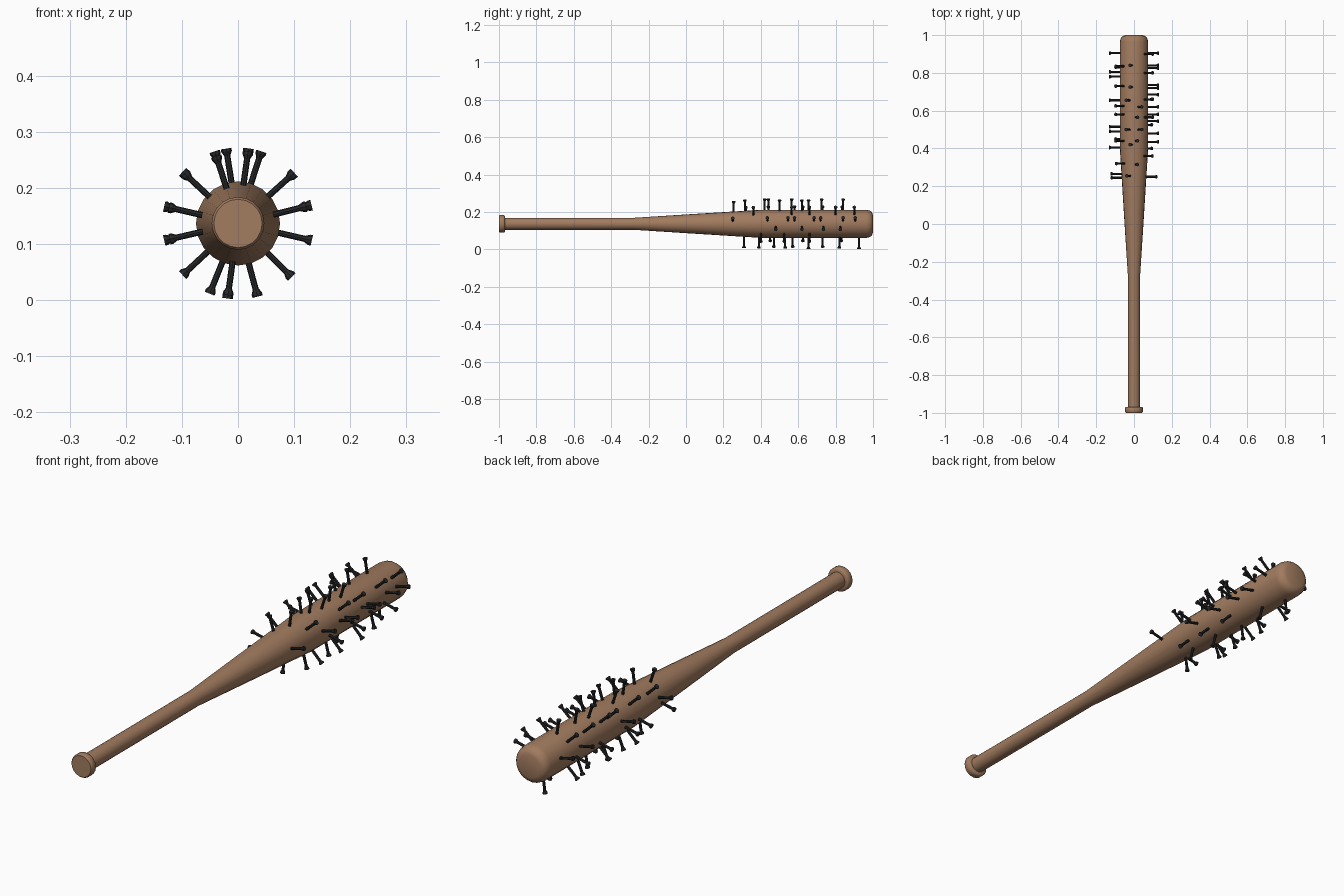
import bpy, bmesh, math
from mathutils import Matrix, Vector

if "Cube" in bpy.data.objects:
    bpy.data.objects.remove(bpy.data.objects["Cube"])

AXIS_Z = 0.1365


def material(name, col):
    m = bpy.data.materials.new(name)
    m.diffuse_color = (*col, 1)
    m.use_nodes = True
    m.node_tree.nodes["Principled BSDF"].inputs["Base Color"].default_value = m.diffuse_color
    return m


wood = material("brown wood", (0.36, 0.2, 0.115))
iron = material("dark iron", (0.02, 0.021, 0.023))


def lathe(bm, profile, sides, mat):
    """Closed solid of revolution from (radius, distance) pairs along local z."""
    rings = []
    for r, d in profile:
        rings.append([bm.verts.new(mat @ Vector((r * math.cos(2 * math.pi * i / sides),
                                                 r * math.sin(2 * math.pi * i / sides), d)))
                      for i in range(sides)])
    for a, b in zip(rings, rings[1:]):
        for i in range(sides):
            j = (i + 1) % sides
            bm.faces.new((a[i], a[j], b[j], b[i]))
    bm.faces.new(rings[0][::-1])
    bm.faces.new(rings[-1])


def finish(bm, name, mat, smooth):
    bmesh.ops.recalc_face_normals(bm, faces=bm.faces[:])
    me = bpy.data.meshes.new(name)
    bm.to_mesh(me)
    bm.free()
    me.materials.append(mat)
    for p in me.polygons:
        p.use_smooth = smooth
    ob = bpy.data.objects.new(name, me)
    bpy.context.collection.objects.link(ob)
    return ob


# Bat: knob, handle, taper, barrel and rounded end
bat_profile = [(0.043, -1.0), (0.047, -0.995), (0.047, -0.973), (0.043, -0.969),
               (0.032, -0.968), (0.032, -0.28), (0.05, 0.0), (0.075, 0.4),
               (0.075, 0.965), (0.071, 0.982), (0.062, 0.994), (0.046, 1.0)]
to_y = Matrix.Translation((0, 0, AXIS_Z)) @ Matrix.Rotation(-math.pi / 2, 4, 'X')
bm = bmesh.new()
lathe(bm, bat_profile, 20, to_y)
bat = finish(bm, "wooden_bat", wood, False)
bpy.context.view_layer.objects.active = bat
bat.select_set(True)
bpy.ops.object.shade_smooth_by_angle(angle=math.radians(50))


def bat_radius(y):
    return 0.05 + 0.025 * min(max(y / 0.4, 0), 1)


# Nails: positions along the barrel, grouped by angle around it (0 = +x, 90 = up)
nails = {
    14: (0.25, 0.435, 0.545, 0.58, 0.685, 0.72, 0.84, 0.905),
    42: (0.36, 0.565, 0.66, 0.8, 0.9),
    72: (0.5, 0.62),
    82: (0.315, 0.44, 0.565),
    99: (0.42, 0.725, 0.84),
    108: (0.255, 0.5, 0.655),
    137: (0.32, 0.44, 0.58, 0.625, 0.73, 0.835),
    167: (0.265, 0.515, 0.78, 0.905),
    193: (0.245, 0.405, 0.49, 0.655, 0.805),
    223: (0.45, 0.625, 0.83),
    248: (0.47, 0.57, 0.73),
    262: (0.31, 0.655, 0.925),
    285: (0.39, 0.53, 0.82),
    315: (0.4, 0.525, 0.66),
    347: (0.48, 0.62, 0.735, 0.825),
}
bm = bmesh.new()
for angle, spots in nails.items():
    a = math.radians(angle)
    direction = Vector((math.cos(a), 0, math.sin(a)))
    turn = direction.to_track_quat('Z', 'Y').to_matrix().to_4x4()
    for y in spots:
        tip = bat_radius(y) + 0.06
        place = Matrix.Translation((0, y, AXIS_Z)) @ turn
        lathe(bm, [(0.0055, 0.04), (0.0055, tip - 0.013), (0.0095, tip - 0.005),
                   (0.0095, tip)], 8, place)
finish(bm, "nails", iron, False)
